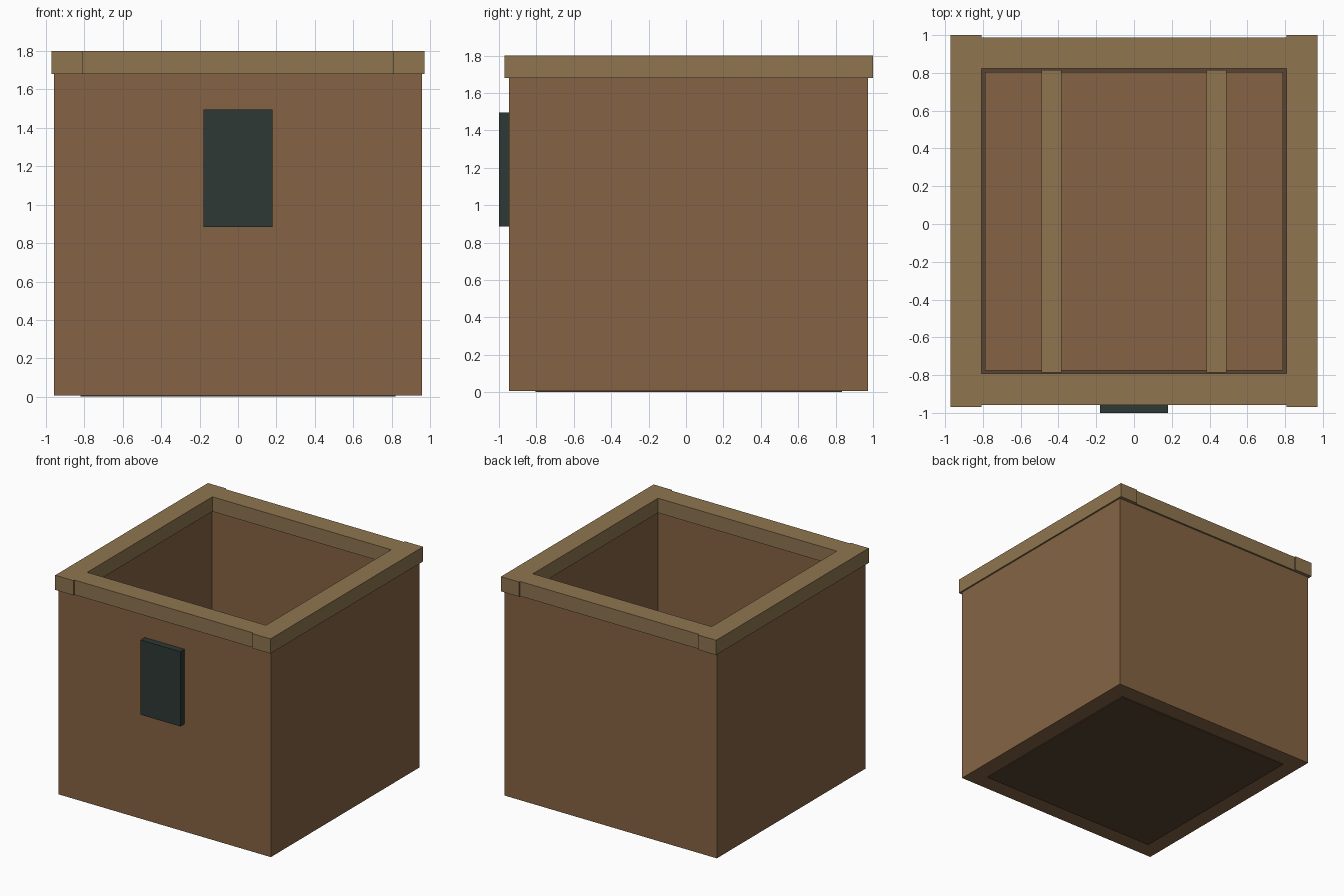
import bpy
import bmesh

if "Cube" in bpy.data.objects:
    bpy.data.objects.remove(bpy.data.objects["Cube"])


def material(name, rgb):
    m = bpy.data.materials.new(name)
    m.diffuse_color = (*rgb, 1)
    m.use_nodes = True
    m.node_tree.nodes["Principled BSDF"].inputs["Base Color"].default_value = m.diffuse_color
    return m


WOOD = material("brown_wood", (0.235, 0.127, 0.058))
TRIM = material("light_wood", (0.274, 0.178, 0.080))
DARK = material("dark_wood", (0.100, 0.058, 0.032))
IRON = material("dark_iron", (0.027, 0.040, 0.034))


def finish(name, bm, mat):
    bmesh.ops.recalc_face_normals(bm, faces=bm.faces)
    mesh = bpy.data.meshes.new(name)
    bm.to_mesh(mesh)
    bm.free()
    mesh.materials.append(mat)
    obj = bpy.data.objects.new(name, mesh)
    bpy.context.collection.objects.link(obj)
    return obj


def box(name, x, y, z, mat):
    """Box from (min, max) pairs."""
    bm = bmesh.new()
    bmesh.ops.create_cube(bm, size=1)
    for v in bm.verts:
        v.co = [(lo + hi) / 2 + c * (hi - lo) for c, (lo, hi) in zip(v.co, (x, y, z))]
    return finish(name, bm, mat)


def square_tube(name, cy, outer, inner, z, mat):
    """Open square tube with wall thickness outer - inner."""
    bm = bmesh.new()
    corners = [(-1, -1), (1, -1), (1, 1), (-1, 1)]
    rings = [[bm.verts.new((sx * r, cy + sy * r, h)) for sx, sy in corners]
             for r, h in ((outer, z[0]), (outer, z[1]), (inner, z[1]), (inner, z[0]))]
    for i in range(4):
        a, b = rings[i], rings[(i + 1) % 4]
        for j in range(4):
            k = (j + 1) % 4
            bm.faces.new((a[j], a[k], b[k], b[j]))
    return finish(name, bm, mat)


CY = 0.015          # crate centre in y; the front plate shifts it back
RIM_Z = (1.68, 1.80)

# Crate walls
square_tube("crate_walls", CY - 0.002, 0.959, 0.82, (0.006, 1.68), WOOD)

# Floor: dark base with a lighter board on top
box("base_plate", (-0.82, 0.82), (CY - 0.82, CY + 0.82), (0, 0.10), DARK)
box("floor_board", (-0.79, 0.79), (CY - 0.79, CY + 0.79), (0.10, 0.14), WOOD)

# Floor battens and side rim strips, mirrored left and right
for side, s in (("left", -1), ("right", 1)):
    box(f"{side}_floor_batten", sorted((s * 0.385, s * 0.49)),
        (CY - 0.80, CY + 0.80), (0.14, 0.19), TRIM)
    box(f"{side}_rim", sorted((s * 0.807, s * 0.972)),
        (CY - 0.985, CY + 0.985), RIM_Z, TRIM)

# Front and back rim strips, set in slightly from the side strips
for side, s in (("front", -1), ("back", 1)):
    box(f"{side}_rim", (-0.807, 0.807),
        sorted((CY + s * 0.807, CY + s * 0.972)), RIM_Z, TRIM)

# Front plate
box("front_plate", (-0.18, 0.18), (-1.0, -0.94), (0.885, 1.495), IRON)
